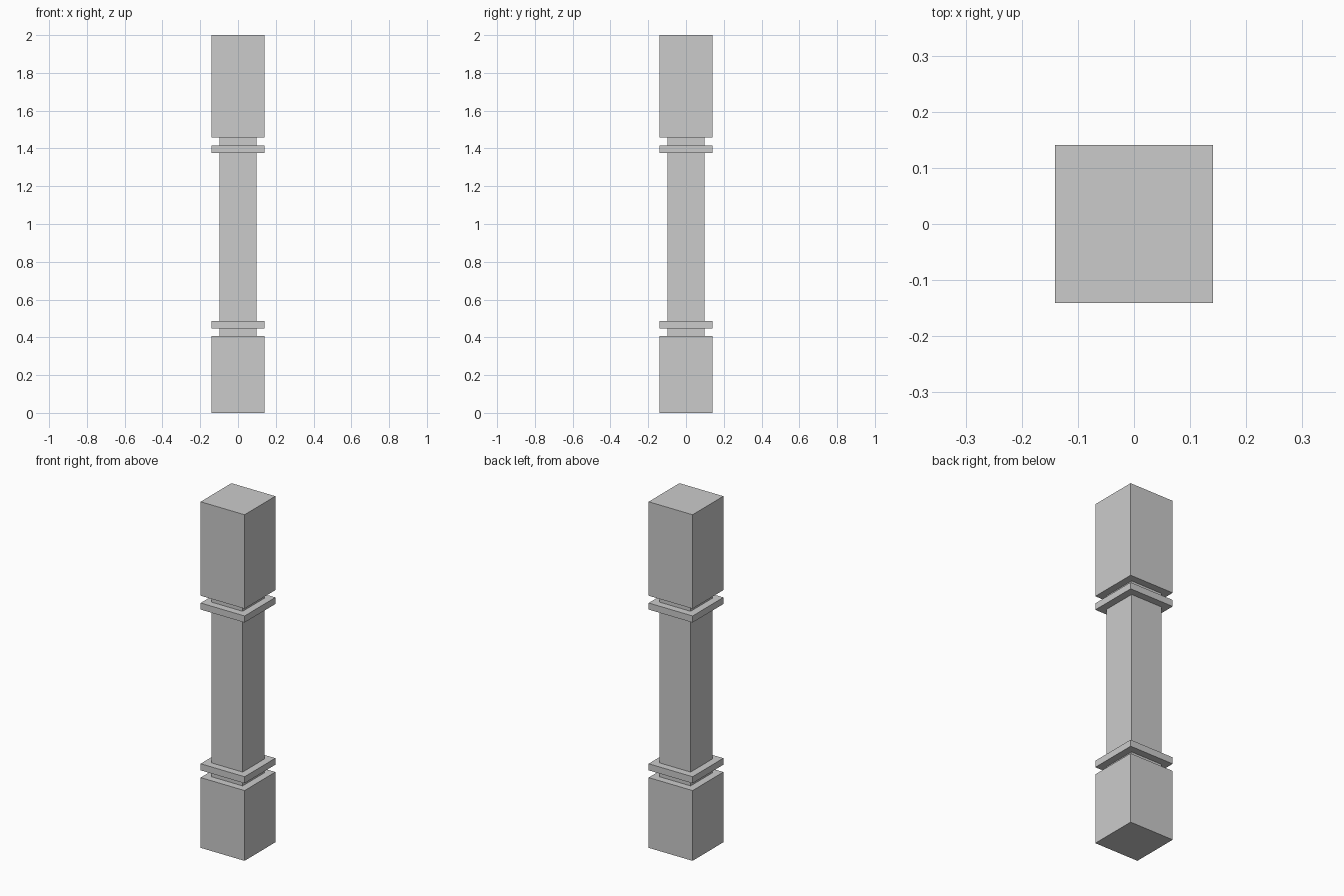
import bpy
import bmesh
from mathutils import Matrix, Vector

if "Cube" in bpy.data.objects:
    bpy.data.objects.remove(bpy.data.objects["Cube"])

WIDE = 0.281     # width of the blocks and collars
NARROW = 0.198   # width of the shaft


def square_block(name, width, z0, z1):
    """Square box standing between two heights, centred on the z axis."""
    bm = bmesh.new()
    size = Matrix.Diagonal((width, width, z1 - z0, 1))
    place = Matrix.Translation(Vector((0, 0, (z0 + z1) / 2)))
    bmesh.ops.create_cube(bm, size=1, matrix=place @ size)
    mesh = bpy.data.meshes.new(name)
    bm.to_mesh(mesh)
    bm.free()
    obj = bpy.data.objects.new(name, mesh)
    bpy.context.collection.objects.link(obj)
    return obj


# Square post: plinth, slim shaft with two collars, tall top block
square_block("base_block", WIDE, 0.0, 0.406)
square_block("shaft", NARROW, 0.406, 1.457)
square_block("lower_collar", WIDE, 0.448, 0.486)
square_block("upper_collar", WIDE, 1.377, 1.415)
square_block("top_block", WIDE, 1.457, 2.0)
